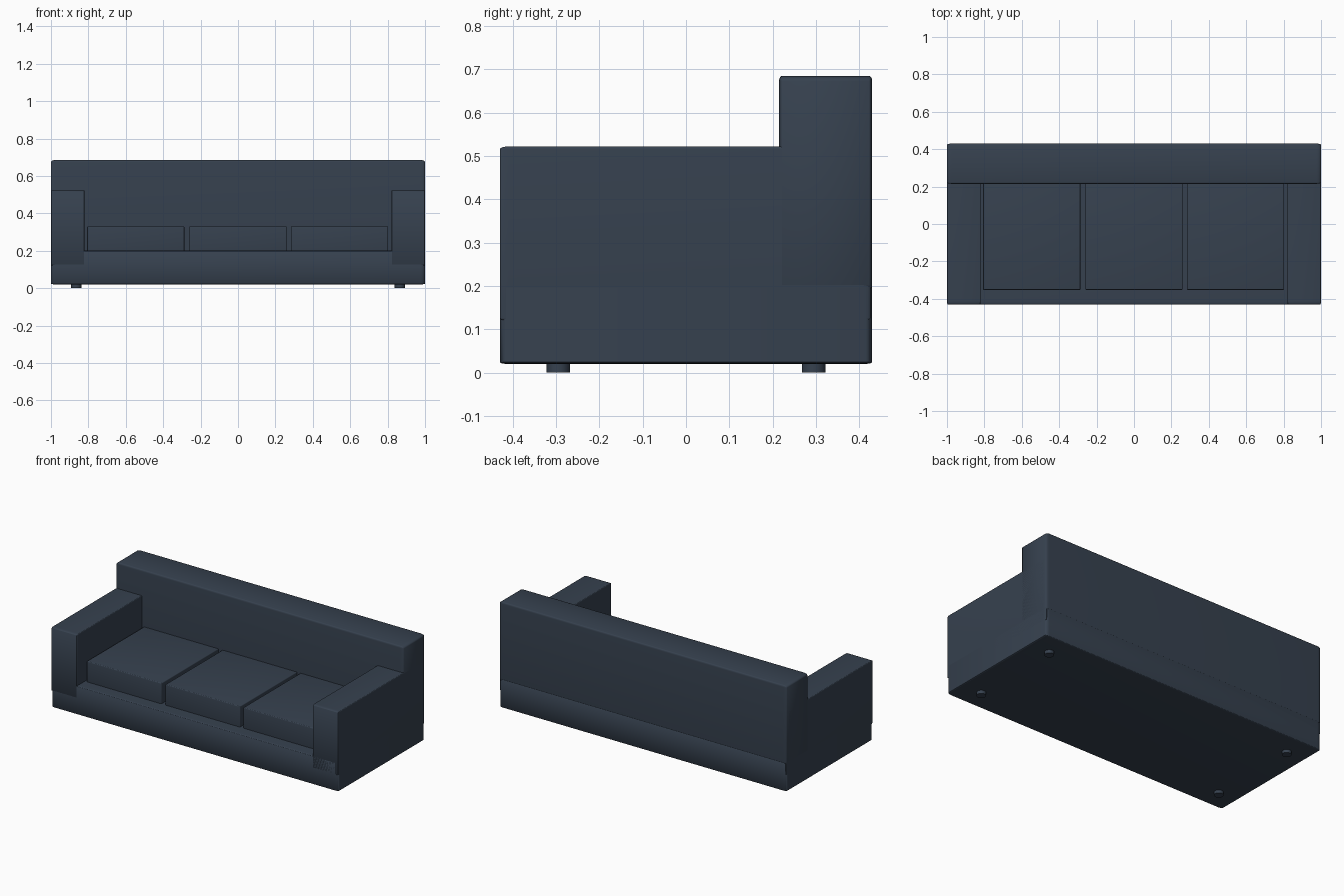
import bpy, bmesh, math
from mathutils import Vector

if "Cube" in bpy.data.objects:
    bpy.data.objects.remove(bpy.data.objects["Cube"], do_unlink=True)

# Single upholstery colour
fabric = bpy.data.materials.new("slate_blue_fabric")
fabric.use_nodes = True
colour = (0.037, 0.053, 0.078, 1)
fabric.diffuse_color = colour
bsdf = fabric.node_tree.nodes["Principled BSDF"]
bsdf.inputs["Base Color"].default_value = colour
bsdf.inputs["Roughness"].default_value = 0.8


def finish(name, bm):
    mesh = bpy.data.meshes.new(name)
    bm.to_mesh(mesh)
    bm.free()
    mesh.materials.append(fabric)
    obj = bpy.data.objects.new(name, mesh)
    bpy.context.collection.objects.link(obj)
    bpy.ops.object.select_all(action="DESELECT")
    obj.select_set(True)
    bpy.context.view_layer.objects.active = obj
    bpy.ops.object.shade_smooth_by_angle(angle=math.radians(40))
    return obj


def padded_box(name, low, high, radius):
    """Box between two corners; radius gives the rounding along each axis."""
    low, high, radius = Vector(low), Vector(high), Vector(radius)
    size, centre = high - low, (low + high) / 2
    bm = bmesh.new()
    bmesh.ops.create_cube(bm, size=1)
    # Bevel by one unit in a space where each axis is measured in its radius
    bmesh.ops.scale(bm, verts=bm.verts, vec=[s / r for s, r in zip(size, radius)])
    bmesh.ops.bevel(bm, geom=bm.edges[:], offset=1, segments=4,
                    profile=0.5, affect="EDGES", clamp_overlap=True)
    bmesh.ops.scale(bm, verts=bm.verts, vec=radius)
    bmesh.ops.translate(bm, verts=bm.verts, vec=centre)
    return finish(name, bm)


# Base and backrest
padded_box("base", (-1, -0.43, 0.02), (1, 0.43, 0.2), (0.025, 0.015, 0.004))
padded_box("backrest", (-1, 0.215, 0.19), (1, 0.43, 0.685), (0.025, 0.007, 0.012))

# Armrests
for side, x0, x1 in (("right", -1, -0.82), ("left", 0.82, 1)):
    padded_box(side + "_armrest", (x0, -0.43, 0.12), (x1, 0.426, 0.522),
               (0.004, 0.02, 0.006))

# Seat cushions
for name, x in (("right", -0.547), ("middle", 0), ("left", 0.543)):
    padded_box(name + "_seat_cushion", (x - 0.26, -0.352, 0.195),
               (x + 0.26, 0.225, 0.33), (0.005, 0.005, 0.005))

# Short round feet
for side, x in (("right", -0.865), ("left", 0.865)):
    for end, y in (("front", -0.295), ("back", 0.295)):
        bm = bmesh.new()
        bmesh.ops.create_cone(bm, cap_ends=True, segments=24,
                              radius1=0.027, radius2=0.027, depth=0.03)
        bmesh.ops.translate(bm, verts=bm.verts, vec=(x, y, 0.015))
        finish(f"{end}_{side}_foot", bm)
